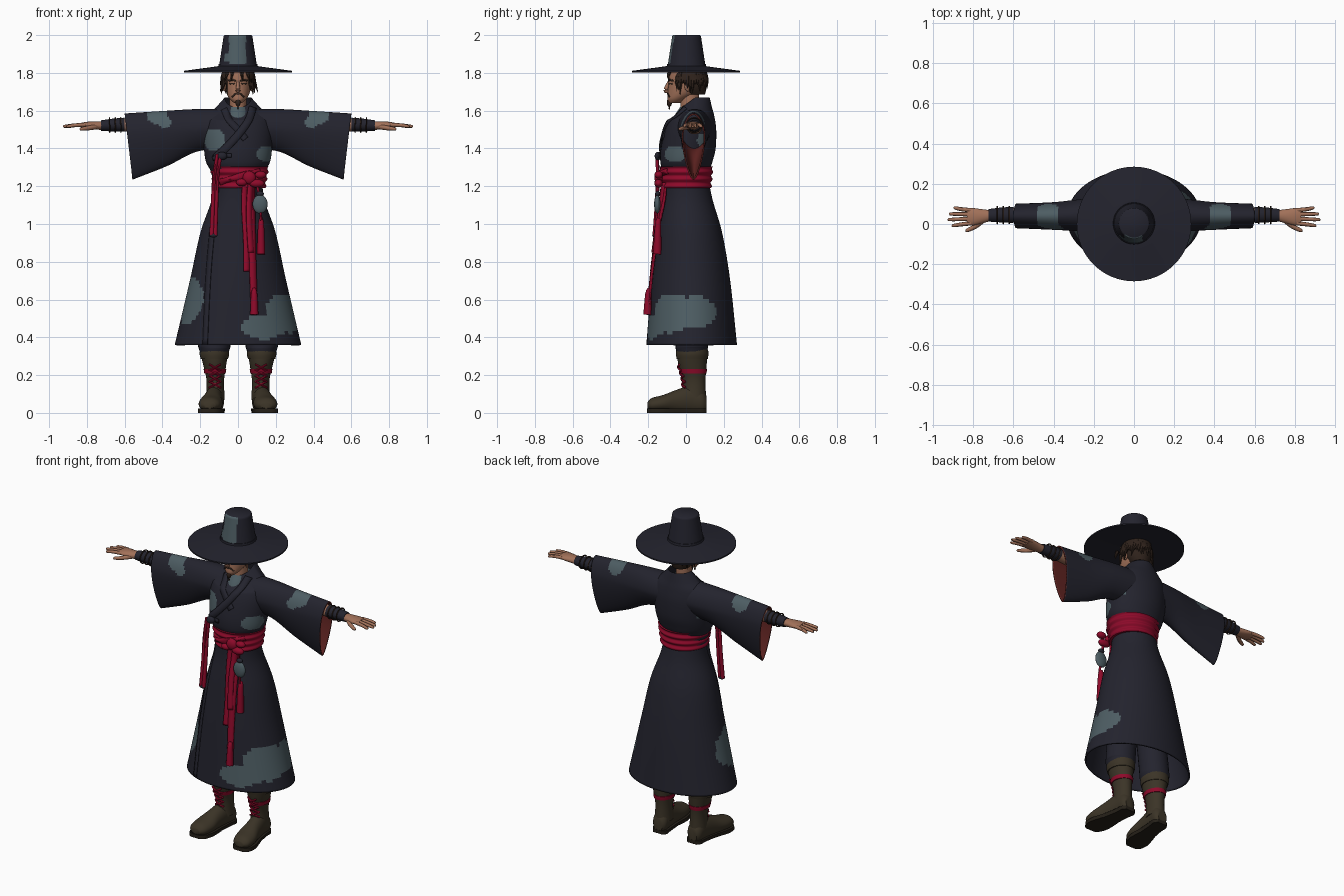
import bpy, bmesh, math, random
from mathutils import Vector
from mathutils.bvhtree import BVHTree

random.seed(4)
cube = bpy.data.objects.get("Cube")
if cube:
    bpy.data.objects.remove(cube)


def material(name, *rgb):
    m = bpy.data.materials.new(name)
    m.use_nodes = True
    m.diffuse_color = (*rgb, 1)
    m.node_tree.nodes["Principled BSDF"].inputs["Base Color"].default_value = (*rgb, 1)
    return m


ROBE = material("dark navy cloth", .017, .017, .027)
PATCH = material("slate blue cloth", .075, .11, .125)
RED = material("crimson cloth", .27, .003, .023)
SKIN = material("tanned skin", .36, .165, .1)
HAIR = material("dark brown hair", .028, .016, .011)
BOOT = material("olive brown leather", .044, .034, .02)
SOLE = material("dark sole", .018, .014, .009)
LINING = material("rust lining", .12, .018, .016)


def finish(name, verts, faces, mats, mirror=False, thick=0, rule=None):
    mesh = bpy.data.meshes.new(name)
    mesh.from_pydata(verts, [], faces)
    for m in mats:
        mesh.materials.append(m)
    if rule:
        for p in mesh.polygons:
            p.material_index = int(rule(p.center))
    ob = bpy.data.objects.new(name, mesh)
    bpy.context.collection.objects.link(ob)
    if thick:
        mod = ob.modifiers.new("thickness", "SOLIDIFY")
        mod.thickness, mod.offset = thick, -1
        mod.material_offset = mod.material_offset_rim = 2 if len(mats) > 2 else 0
    if mirror:
        ob.modifiers.new("mirror", "MIRROR")
    return ob


def spline(pts, steps):
    """Catmull-Rom samples through tuples of any length."""
    out = []
    for i in range(len(pts) - 1):
        a, b, c, d = (pts[max(0, min(len(pts) - 1, i + k))] for k in (-1, 0, 1, 2))
        for s in range(steps):
            t = s / steps
            out.append([q + t / 2 * (r - p + t * (2 * p - 5 * q + 4 * r - e + t * (3 * (q - r) + e - p)))
                        for p, q, r, e in zip(a, b, c, d)])
    return out + [list(pts[-1])]


def loft(name, rings, mats, n=32, steps=4, place=lambda a, b, s: (a, b, s), caps=True, **kw):
    """Skin elliptical rings given as (along, centre a, centre b, radius a, radius b)."""
    rows = spline(rings, steps) if steps > 1 else rings
    verts = [place(ca + ra * math.cos(math.tau * j / n), cb + rb * math.sin(math.tau * j / n), s)
             for s, ca, cb, ra, rb in rows for j in range(n)]
    faces = [(i * n + j, i * n + (j + 1) % n, (i + 1) * n + (j + 1) % n, (i + 1) * n + j)
             for i in range(len(rows) - 1) for j in range(n)]
    if caps:
        faces += [tuple(reversed(range(n))), tuple(range(len(verts) - n, len(verts)))]
    return finish(name, verts, faces, mats, **kw)


def sweep(name, paths, mat, n=8, **kw):
    """Round tapered strands through (x, y, z, radius) points, in one object."""
    verts, faces = [], []
    for path in paths:
        rows, base = spline(path, 3), len(verts)
        for i, (x, y, z, r) in enumerate(rows):
            ahead = Vector(rows[min(i + 1, len(rows) - 1)][:3]) - Vector(rows[max(i - 1, 0)][:3])
            q = ahead.to_track_quat("Z", "Y")
            verts += [Vector((x, y, z)) + q @ Vector((r * math.cos(math.tau * j / n), r * math.sin(math.tau * j / n), 0))
                      for j in range(n)]
        faces += [tuple(base + k for k in (i * n + j, i * n + (j + 1) % n, (i + 1) * n + (j + 1) % n, (i + 1) * n + j))
                  for i in range(len(rows) - 1) for j in range(n)]
        faces += [tuple(reversed(range(base, base + n))), tuple(range(len(verts) - n, len(verts)))]
    return finish(name, verts, faces, [mat], **kw)


def ball(name, loc, size, mat, **kw):
    bm = bmesh.new()
    bmesh.ops.create_uvsphere(bm, u_segments=20, v_segments=12, radius=1)
    verts = [[l + c * s for l, c, s in zip(loc, v.co, size)] for v in bm.verts]
    faces = [[v.index for v in f.verts] for f in bm.faces]
    bm.free()
    return finish(name, verts, faces, [mat], **kw)


def surface(ob):
    return BVHTree.FromPolygons([v.co for v in ob.data.vertices], [p.vertices for p in ob.data.polygons])


def front(tree, x, z):
    hit = tree.ray_cast(Vector((x, -1, z)), Vector((0, 1, 0)))[0]
    return (hit or tree.find_nearest(Vector((x, -.1, z)))[0]).y


def band(name, pts, width, mat, tree, lift=.008, **kw):
    """Flat ribbon through (x, z) points, laid on the front of a surface."""
    rows, verts = spline(pts, 8), []
    for i, (x, z) in enumerate(rows):
        a, b = rows[max(i - 1, 0)], rows[min(i + 1, len(rows) - 1)]
        side = Vector((b[1] - a[1], a[0] - b[0])).normalized() * width / 2
        for k in (-1, 0, 1):
            px, pz = x + side.x * k, z + side.y * k
            verts.append((px, front(tree, px, pz) - lift, pz))
    faces = [(3 * i + k, 3 * i + k + 1, 3 * i + k + 4, 3 * i + k + 3) for i in range(len(rows) - 1) for k in (0, 1)]
    return finish(name, verts, faces, [mat], thick=.008, **kw)


def patches(*blobs):
    """Rule: true inside any slightly wavy ellipsoid (x, y, z, rx, ry, rz)."""
    def inside(p):
        wave = 1 + .12 * math.sin(p.x * 37 + p.z * 23) + .08 * math.sin(p.y * 41 - p.z * 31)
        return any(sum(((c - o) / r) ** 2 for c, o, r in zip(p, b[:3], b[3:])) < wave for b in blobs)
    return inside


# Skirt of the robe
skirt = loft("robe_skirt", [(.36, 0, .03, .335, .24), (.7, 0, .026, .255, .208), (.95, 0, .02, .2, .172),
                            (1.12, 0, .008, .142, .135), (1.22, 0, 0, .128, .122)],
             [ROBE, PATCH, ROBE, ROBE], n=128, steps=18, caps=False, thick=.01,
             rule=patches((.14, -.2, .45, .13, .2, .06), (.27, -.08, .53, .14, .18, .1),
                          (.3, .06, .54, .2, .1, .085), (-.28, -.1, .6, .095, .2, .125)))
skirt_tree = surface(skirt)
band("skirt_overlap", [(-.115, 1.2), (-.14, .95), (-.16, .7), (-.175, .365)], .025, ROBE, skirt_tree, .007)


# Upper robe, with a neckline that dips at the front
def neckline(x, y, z):
    return x, y, z - 6 * max(0, z - 1.55) * max(0, .05 - y)


torso = loft("robe_torso", [(1.2, 0, 0, .125, .12), (1.28, 0, 0, .145, .125), (1.33, 0, .002, .17, .138),
                            (1.4, 0, .012, .18, .145), (1.5, 0, .025, .185, .135), (1.57, 0, .035, .165, .115),
                            (1.62, 0, .045, .115, .092), (1.67, 0, .05, .07, .075)],
             [ROBE, PATCH], n=96, steps=8, place=neckline, caps=False,
             rule=patches((-.14, -.1, 1.45, .075, .09, .06), (.15, -.07, 1.37, .065, .08, .045),
                          (.19, .1, 1.44, .05, .04, .045), (-.19, .1, 1.44, .05, .04, .045)))
torso_tree = surface(torso)
band("under_collar", [(-.075, 1.61), (-.045, 1.55), (.0, 1.5), (.04, 1.45)], .035, ROBE, torso_tree, .006)
band("over_collar", [(.08, 1.62), (.05, 1.54), (-.02, 1.45), (-.12, 1.35)], .04, ROBE, torso_tree, .014)
loft("inner_shirt", [(1.48, 0, .0, .07, .09), (1.56, 0, .01, .065, .078), (1.62, 0, .03, .058, .06)], [PATCH], caps=False)


# Wide hanging sleeves, narrower at the bottom edge
def drape(y, z, x):
    low = max(0, 1.5 - z)
    return x - .12 * max(0, 1.585 - z) * x / .6, .04 + (y - .04) * (1 - 1.6 * low), z


loft("sleeves", [(.08, .045, 1.505, .095, .105), (.23, .045, 1.495, .083, .113), (.4, .04, 1.452, .073, .146),
                 (.6, .04, 1.41, .068, .175)],
     [ROBE, PATCH, LINING, LINING], n=64, steps=16, place=drape, caps=False, thick=.008, mirror=True,
     rule=patches((.43, .04, 1.575, .055, .12, .05), (.39, -.02, 1.54, .035, .06, .035)))


# Arms and hands, palms down
def along_x(y, z, x):
    return x, y, z


loft("forearms", [(.3, .045, 1.52, .045, .045), (.6, .045, 1.525, .036, .034), (.72, .042, 1.52, .027, .024)],
     [SKIN], n=20, place=along_x, mirror=True)
loft("bracers", [(.6, .045, 1.526, .04, .037), (.66, .045, 1.524, .037, .034), (.725, .043, 1.521, .031, .028)],
     [ROBE], n=20, place=along_x, mirror=True)
sweep("bracer_cords", [[(x, .044 + .042 * math.cos(a), 1.524 + .038 * math.sin(a), .004)
                        for a in [math.tau * k / 12 for k in range(13)]] for x in (.62, .65, .68)],
      HAIR, n=5, mirror=True)
loft("palms", [(.71, .042, 1.52, .026, .023), (.76, .038, 1.522, .036, .021), (.8, .036, 1.524, .043, .017),
               (.83, .036, 1.524, .04, .012)], [SKIN], n=20, place=along_x, mirror=True)
fingers = [[(.81, y, 1.525, .011), (.86, (y + t) / 2, 1.523, .01), (x, t, 1.517, .008), (x + .007, t, 1.516, .003)]
           for y, x, t in ((.004, .9, -.008), (.026, .918, .022), (.048, .912, .05), (.068, .89, .08))]
fingers.append([(.75, .02, 1.515, .014), (.79, -.012, 1.508, .012), (.83, -.032, 1.503, .009), (.838, -.034, 1.502, .003)])
sweep("fingers_and_thumbs", fingers, SKIN, mirror=True)

# Neck, head and face
loft("neck", [(1.48, 0, .02, .055, .06), (1.58, 0, .02, .045, .05), (1.7, 0, .02, .045, .05)], [SKIN], n=24)
head = loft("head", [(1.64, 0, -.06, .02, .03), (1.66, 0, -.048, .042, .05), (1.69, 0, -.02, .06, .076),
                     (1.73, 0, .0, .07, .094), (1.78, 0, .005, .073, .098), (1.82, 0, .005, .07, .094)], [SKIN])
face = surface(head)
sweep("nose", [[(0, -.09, 1.755, .007), (0, -.104, 1.72, .011), (0, -.106, 1.705, .012), (0, -.09, 1.698, .006)]], SKIN)
ball("ears", (.073, .01, 1.73), (.01, .018, .028), SKIN, mirror=True)
band("eyebrows", [(.012, 1.757), (.032, 1.763), (.052, 1.758)], .009, HAIR, face, .004, mirror=True)
band("eyes", [(.018, 1.742), (.032, 1.744), (.046, 1.742)], .007, HAIR, face, .002, mirror=True)
band("moustache", [(.002, 1.69), (.018, 1.687), (.032, 1.672)], .008, HAIR, face, .004, mirror=True)
sweep("goatee", [[(0, -.078, 1.665, .016), (0, -.088, 1.64, .014), (0, -.088, 1.605, .002)]], HAIR)
loft("hair_back", [(1.685, 0, .05, .05, .05), (1.73, 0, .036, .074, .074), (1.82, 0, .022, .08, .088)], [HAIR])
locks = []
for k in range(34):
    a = math.radians(-50 + 280 * k / 33)
    c, s, tip = math.cos(a), math.sin(a), random.uniform(1.68, 1.75)
    out = random.uniform(.085, .11)
    locks.append([(.07 * c, .02 + .075 * s, 1.81, .014), (.083 * c, .02 + .088 * s, 1.765, .013),
                  (out * c, .02 + min(out, .095) * s, tip, .001)])
for x in (-.055, -.03, .02, .05):
    locks.append([(x, -.085, 1.81, .01), (x * 1.1, -.094, 1.785, .008), (x * 1.3, -.088, 1.755, .001)])
sweep("hair_locks", locks, HAIR, n=6)

# Broad hat: brim, and a tapered crown with a patch on its front
loft("hat_brim", [(1.818, 0, 0, .07, .07), (1.803, 0, 0, .285, .285), (1.811, 0, 0, .285, .285),
                  (1.832, 0, 0, .13, .13), (1.838, 0, 0, .09, .09)], [ROBE], n=64, steps=1)
loft("hat_crown", [(1.825 + .17 * k / 20, 0, .003, .102 - .026 * k / 20, .102 - .026 * k / 20) for k in range(21)]
     + [(2, 0, .003, .07, .07)], [ROBE, PATCH], n=64, steps=1,
     rule=lambda p: p.y < -.03 and p.z < 1.998 and (-.048 < p.x < .042 and p.z > 1.845
                                                    or -.072 < p.x < 0 and 1.855 < p.z < 1.9))
loft("hat_band", [(1.83, 0, .003, .105, .105), (1.848, 0, .003, .102, .102)], [ROBE], n=64, steps=1)

# Wrapped sash with soft folds
folds = [(1.19 + .115 * k / 12, .008, 0, .136 + .018 * k / 12 + .005 * math.sin(k * 1.6),
          .132 + .01 * k / 12 + .005 * math.sin(k * 1.6)) for k in range(13)]
sash = loft("sash", folds, [RED], n=64, steps=2)
sash_tree = surface(sash)
band("sash_fold", [(-.1, 1.22), (.0, 1.25), (.12, 1.28)], .03, RED, sash_tree)
for i, (x, z, w, h) in enumerate([(.06, 1.245, .035, .035), (.1, 1.215, .04, .022), (.02, 1.22, .03, .02), (.12, 1.26, .03, .02)]):
    ball(f"sash_knot_{i + 1}", (x, -.145, z), (w, .022, h), RED)

# Hanging sash tails and tassel
band("tail_short", [(.04, 1.22), (.035, 1.1), (.045, .9), (.045, .75)], .032, RED, skirt_tree, .015)
band("tail_middle", [(.07, 1.22), (.06, 1.05), (.07, .85)], .03, RED, skirt_tree, .024)
band("tail_long", [(.07, 1.22), (.075, 1.0), (.08, .75), (.088, .52)], .036, RED, skirt_tree, .019)
for name, x, top, low in (("tassel_side", .122, 1.03, .84), ("tassel_long", .086, .66, .52)):
    y = front(skirt_tree, x, low) - .016
    sweep(name, [[(x, y + .01, top, .008), (x, y + .004, top - .03, .016), (x, y, low, .022)]], RED, n=12)
sweep("tassel_cord", [[(.1, -.15, 1.22, .007), (.118, -.15, 1.1, .007), (.122, -.16, 1.02, .007)]], RED)
ball("belt_pouch", (.117, -.152, 1.105), (.04, .017, .05), PATCH)
ball("pouch_knot", (.117, -.15, 1.16), (.02, .014, .014), ROBE)

# Chest tie with its loose ribbon
ball("chest_knot", (-.085, -.148, 1.36), (.028, .018, .022), ROBE)
band("chest_tie", [(-.135, 1.345), (-.085, 1.362), (-.035, 1.362)], .022, ROBE, torso_tree, .014)
sweep("chest_ribbon", [[(-.1 + dx, -.153, 1.37, .009), (-.118 + dx, -.15, 1.25, .01), (-.124 + dx, -.155, 1.1, .011),
                        (-.13 + dx, -.165, .94, .013)] for dx in (-.009, .009)], RED)
ball("ribbon_tip", (-.13, -.165, .94), (.022, .014, .012), ROBE)

# Trousers and boots
loft("trousers", [(.29, .125, .03, .062, .068), (.34, .125, .03, .082, .085), (.4, .122, .03, .085, .085),
                  (.8, .085, .02, .08, .09)], [ROBE], n=24, mirror=True)
shaft = loft("boot_shafts", [(.07, .12, .045, .05, .062), (.17, .12, .043, .046, .06), (.25, .123, .035, .06, .074),
                             (.3, .125, .033, .07, .08), (.335, .125, .033, .074, .082)], [BOOT], mirror=True)
loft("boot_cuffs", [(.285, .125, .033, .072, .082), (.31, .125, .033, .078, .086), (.335, .125, .033, .076, .084)],
     [BOOT], mirror=True)
foot = [(-.205, .04, .15, .016, .03), (-.18, .043, .15, .036, .054), (-.12, .05, .144, .045, .063),
        (-.05, .06, .135, .062, .052), (.03, .07, .125, .075, .047), (.085, .06, .12, .065, .046), (.108, .05, .12, .04, .03)]
loft("boot_feet", foot, [BOOT], place=lambda z, x, y: (x, y, max(z, .015)), mirror=True)
loft("boot_soles", foot, [SOLE], place=lambda z, x, y: (.14 + (x - .14) * 1.06, y * 1.01, .022 if z > .05 else 0), mirror=True)
boot_tree = surface(shaft)
laces = []
for z in (.15, .18, .21, .24):
    for d in (-1, 1):
        laces.append([(.122 + d * k * .015, front(boot_tree, .122 + d * k * .015, z + .008 * k) - .005, z + .008 * k, .006)
                      for k in (-2, -1, 0, 1, 2)])
sweep("boot_laces", laces, RED, n=6, mirror=True)
loft("boot_ties", [(.208, .122, .039, .056, .069), (.22, .122, .038, .058, .072), (.232, .122, .037, .06, .074)],
     [RED], mirror=True)

# Smooth shading that keeps hard edges
bpy.ops.object.select_all(action="DESELECT")
for ob in bpy.context.collection.objects:
    if ob.type == "MESH":
        ob.select_set(True)
        bpy.context.view_layer.objects.active = ob
bpy.ops.object.shade_smooth_by_angle(angle=math.radians(45))
